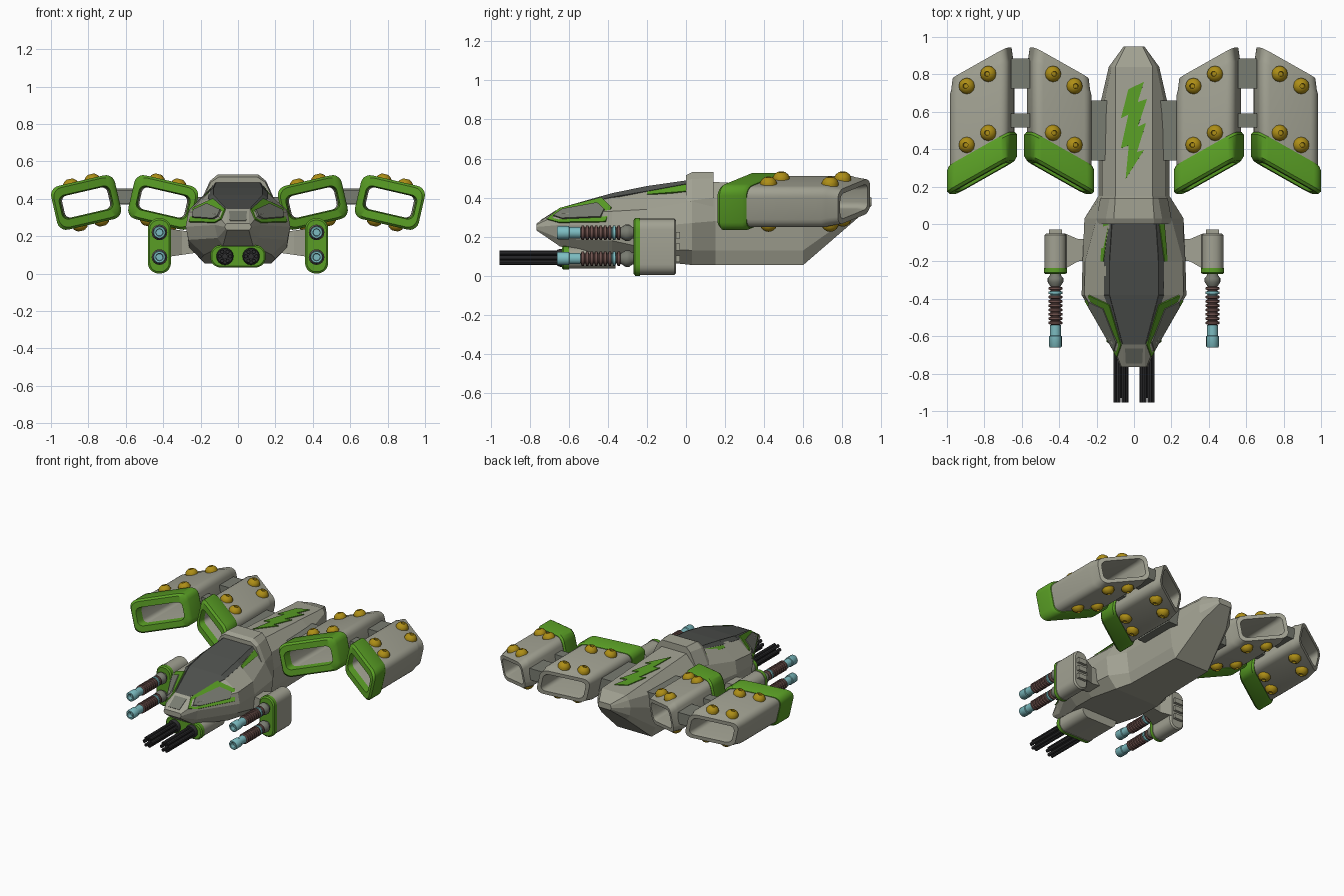
import bpy, bmesh, math
from mathutils import Matrix, Vector

if "Cube" in bpy.data.objects:
    bpy.data.objects.remove(bpy.data.objects["Cube"])

def material(name, r, g, b):
    m = bpy.data.materials.new(name)
    m.diffuse_color = (r, g, b, 1)
    m.use_nodes = True
    m.node_tree.nodes["Principled BSDF"].inputs["Base Color"].default_value = m.diffuse_color
    return m

GREY = material("light grey", .36, .36, .29)
MID = material("mid grey", .19, .20, .165)
DARK = material("canopy dark", .08, .085, .078)
GREEN = material("green", .10, .34, .018)
GOLD = material("gold", .42, .27, .008)
TEAL = material("teal", .20, .50, .53)
BROWN = material("rust brown", .16, .085, .075)
BLACK = material("gun black", .028, .028, .03)

def finish(bm, name, mats, mirror=True, smooth=None):
    bmesh.ops.remove_doubles(bm, verts=bm.verts, dist=1e-5)
    bmesh.ops.recalc_face_normals(bm, faces=bm.faces)
    me = bpy.data.meshes.new(name)
    bm.to_mesh(me)
    bm.free()
    for m in mats:
        me.materials.append(m)
    if smooth:
        me.shade_smooth()
        me.set_sharp_from_angle(angle=math.radians(smooth))
    ob = bpy.data.objects.new(name, me)
    bpy.context.collection.objects.link(ob)
    if mirror:
        md = ob.modifiers.new("mirror", 'MIRROR')
        md.use_mirror_merge = False
    return ob

def loft(bm, rings, cyclic=False, mat=lambda i, j: 0):
    vs = [[bm.verts.new(p) for p in r] for r in rings]
    n, cnt = len(vs[0]), len(vs)
    for i in range(cnt if cyclic else cnt - 1):
        a, b = vs[i], vs[(i + 1) % cnt]
        for j in range(n):
            k = (j + 1) % n
            bm.faces.new((a[j], a[k], b[k], b[j])).material_index = mat(i, j)
    if not cyclic:
        bm.faces.new(vs[0]).material_index = mat(0, 0)
        bm.faces.new(vs[-1]).material_index = mat(cnt - 2, 0)

def round_rect(hw, hh, r, seg=5):
    pts = []
    for q, (sx, sy) in enumerate(((1, 1), (-1, 1), (-1, -1), (1, -1))):
        for s in range(seg + 1):
            a = math.pi / 2 * (q + s / seg)
            pts.append((sx * (hw - r) + r * math.cos(a), sy * (hh - r) + r * math.sin(a)))
    return pts

def lathe(bm, prof, mtx, n=16, mat=lambda i, j: 0):
    # profile of (radius, height) turned about the local z axis
    loft(bm, [[mtx @ Vector((r * math.cos(2 * math.pi * k / n), r * math.sin(2 * math.pi * k / n), h))
               for k in range(n)] for r, h in prof], mat=mat)

def along_front(x, z):  # local z axis points to the front (-y)
    return Matrix.Translation((x, 0, z)) @ Matrix.Rotation(math.pi / 2, 4, 'X')

def box(bm, x0, x1, y0, y1, z0, z1):
    loft(bm, [[(x, y0, z0), (x, y1, z0), (x, y1, z1), (x, y0, z1)] for x in (x0, x1)])

# Fuselage: half sections (x, z) from canopy edge to keel, at stations along y
HULL = [
    (-.765, ((.058, .268), (.066, .262), (.072, .25), (.066, .238), (.058, .232))),
    (-.645, ((.06, .345), (.115, .318), (.125, .26), (.11, .19), (.08, .15))),
    (-.38, ((.13, .42), (.265, .33), (.28, .25), (.265, .18), (.18, .10))),
    (-.20, ((.13, .457), (.262, .34), (.275, .25), (.262, .14), (.2, .08))),
    (.03, ((.115, .49), (.2, .38), (.265, .27), (.25, .13), (.18, .055))),
    (.15, ((.1, .48), (.17, .4), (.19, .28), (.17, .13), (.15, .055))),
    (.60, ((.1, .454), (.17, .39), (.19, .28), (.17, .13), (.14, .055))),
    (.84, ((.1, .44), (.12, .41), (.135, .36), (.13, .30), (.1, .262))),
    (.95, ((.045, .40), (.05, .39), (.055, .375), (.05, .365), (.045, .358)))]
bm = bmesh.new()
loft(bm, [[(x, y, z) for x, z in s] + [(-x, y, z) for x, z in reversed(s)] for y, s in HULL],
     mat=lambda i, j: 1 if j == 9 and 1 <= i <= 3 else 0)
finish(bm, "fuselage", [GREY, DARK], mirror=False)

def hull(y, k):
    # point on the right side of the fuselage; k = 0 centre line, 1..5 section corners
    for (ya, a), (yb, b) in zip(HULL, HULL[1:]):
        if ya <= y <= yb:
            t = (y - ya) / (yb - ya)
            pts = [Vector((p[0], y, p[1])).lerp(Vector((q[0], y, q[1])), t) for p, q in zip(a, b)]
            pts.insert(0, Vector((0, y, pts[0].z)))
            i = min(int(k), 4)
            return pts[i].lerp(pts[i + 1], k - i)

def plate(name, pts, mat, lift=.006, mirror=True):
    bm = bmesh.new()
    f = bm.faces.new([bm.verts.new(p) for p in pts])
    f.normal_update()
    c = f.calc_center_median()
    n = f.normal.copy()
    if n.dot(c - Vector((0, c.y, .22))) < 0:
        n.negate()
    bm.clear()
    loft(bm, [[Vector(p) + n * d for p in pts] for d in (lift - .009, lift)])
    finish(bm, name, [mat], mirror)

# Plates on the fuselage
def hull_plate(name, yk, mat, lift=.006):
    plate(name, [hull(y, k) for y, k in yk], mat, lift)

hull_plate("canopy_side_front", [(-.64, 1), (-.38, 1), (-.38, 1.22), (-.62, 1.12)], DARK, .003)
hull_plate("canopy_side_mid", [(-.38, 1), (-.2, 1), (-.2, 1.22), (-.38, 1.22)], DARK, .003)
hull_plate("canopy_side_rear", [(-.2, 1), (.02, 1), (.02, 1.15), (-.2, 1.22)], DARK, .003)
hull_plate("canopy_green_strip", [(-.2, 1.24), (.01, 1.18), (.01, 1.5), (-.2, 1.36)], GREEN, .004)
hull_plate("nose_window", [(-.745, 0), (-.665, 0), (-.665, .8), (-.745, .75)], MID, .003)
hull_plate("side_panel_frame", [(-.71, 2), (-.645, 1.1), (-.43, 1.1), (-.38, 1.8), (-.41, 2.7), (-.65, 2.8)], GREEN, .008)
hull_plate("side_panel", [(-.675, 2), (-.63, 1.42), (-.45, 1.42), (-.415, 1.9), (-.435, 2.4), (-.63, 2.5)], MID, .012)

# Lightning flash on the spine
BOLT = [(.053, .76), (-.03, .72), (-.07, .565), (-.03, .585), (-.07, .405), (-.028, .42), (-.045, .24),
        (.053, .395), (.016, .385), (.064, .54), (.02, .52), (.07, .668), (.02, .652)]
plate("spine_flash", [(x, y, hull(y, 1).z) for x, y in BOLT], GREEN, .006, False)

# Collar behind the canopy
COLLAR = [(0, ((.105, .515), (.145, .488), (.2, .375), (.2, .3))),
          (.03, ((.108, .53), (.15, .495), (.2, .385), (.2, .3))),
          (.14, ((.1, .53), (.13, .5), (.18, .4), (.18, .3)))]
bm = bmesh.new()
loft(bm, [[(x, y, z) for x, z in s] + [(-x, y, z) for x, z in reversed(s)] for y, s in COLLAR])
finish(bm, "canopy_collar", [GREY], mirror=False)

# Engine pods: swept hollow tubes tilted into a gull shape
TILT, SWEEP = math.radians(13), .55
def pod_point(u, yc, v, outer):
    x = .4 + u * math.cos(TILT) - v * math.sin(TILT)
    z = .38 + u * math.sin(TILT) + v * math.cos(TILT)
    return Vector((1.212 - x if outer else x, yc + SWEEP * u, z))

POD = [(.30, .132, .06), (.25, .14, .066), (.25, .163, .108), (.268, .175, .12), (.383, .175, .12), (.40, .166, .111),
       (.40, .162, .107), (.78, .162, .107), (.80, .157, .102), (.86, .15, .092), (.86, .128, .066), (.82, .124, .06)]
for outer, label in ((False, "inner"), (True, "outer")):
    bm = bmesh.new()
    loft(bm, [[pod_point(u, y, v, outer) for u, v in round_rect(w, h, min(.05, h * .5))] for y, w, h in POD],
         True, lambda i, j: 1 if i < 6 else 0)
    finish(bm, label + "_engine_pod", [GREY, GREEN], smooth=35)
    bm = bmesh.new()
    for yc in (.455, .77):
        for u in (-.059, .059):
            for side in (1, -1):
                ang = -TILT if not outer else TILT
                m = Matrix.Translation(pod_point(u * side if side > 0 else u, yc, .106 * side, outer)) \
                    @ Matrix.Rotation(ang, 4, 'Y') @ Matrix.Rotation(0 if side > 0 else math.pi, 4, 'X')
                lathe(bm, [(0, -.02), (.043, -.02), (.043, .008), (.036, .022), (.022, .033), (.014, .036),
                           (.012, .026), (0, .026)], m, 12)
    finish(bm, label + "_pod_bolts", [GOLD], smooth=40)

# Struts joining pods and fuselage
bm = bmesh.new()
box(bm, .555, .657, .725, .885, .37, .455)
box(bm, .555, .657, .515, .59, .375, .445)
box(bm, .13, .25, .34, .66, .27, .41)
finish(bm, "pod_struts", [MID])

# Side gun housings and arms
bm = bmesh.new()
loft(bm, [[(.42 + u, y, .148 + v) for u, v in round_rect(.062 - d, .148 - d, .058 - d)]
          for y, d in ((-.268, .01), (-.26, 0), (-.235, 0), (-.235, .004), (-.06, .004), (-.05, .014))],
     mat=lambda i, j: 1 if i < 2 else 0)
finish(bm, "gun_housing", [GREY, GREEN], smooth=35)
bm = bmesh.new()
loft(bm, [[(x, y0, z0), (x, y1, z0), (x, y1, z1), (x, y0, z1)] for x, y0, y1, z0, z1 in
          ((.23, -.19, -.08, .11, .22), (.3, -.2, -.08, .10, .23), (.37, -.24, -.05, .09, .24))])
for z in (.07, .13, .19):
    box(bm, .385, .455, -.06, -.03, z, z + .035)
finish(bm, "gun_arm", [GREY])

# Twin side cannons: joint, ribbed barrel, muzzle
ribs = [(0, .33)]
for k in range(9):
    ribs += [(.026, .335 + k * .023), (.037, .339 + k * .023), (.037, .35 + k * .023), (.026, .354 + k * .023)]
ribs.append((0, .545))
parts = (
    ("cannon_joint", MID, [(0, .25), (.03, .25), (.03, .275), (.042, .29), (.042, .31), (.026, .335), (0, .335)]),
    ("cannon_ribs", BROWN, ribs),
    ("cannon_muzzle", TEAL, [(0, .54), (.029, .54), (.029, .597), (.034, .6), (.034, .655), (.03, .66), (.02, .66),
                             (.018, .63), (0, .63)]))
for name, mat, prof in parts:
    bm = bmesh.new()
    for z in (.22, .088):
        # the two ribs nearest the joint are teal
        lathe(bm, prof, along_front(.42, z), 16, lambda i, j: 1 if name == "cannon_ribs" and 4 < i < 9 else 0)
    finish(bm, name, [mat, TEAL], smooth=40)

# Chin gun housing
bm = bmesh.new()
loft(bm, [[(u, y, .092 + v) for u, v in round_rect(.148 - d, .06 - d, .055 - d)]
          for y, d in ((-.635, .008), (-.628, 0), (-.60, 0), (-.60, .004), (-.36, .004))],
     mat=lambda i, j: 1 if i < 2 else 0)
finish(bm, "chin_gun_housing", [GREY, GREEN], mirror=False, smooth=35)

# Rotary barrels
bm = bmesh.new()
lathe(bm, [(0, .6), (.046, .6), (.046, .645), (.04, .66), (0, .66)], along_front(.07, .092))
lathe(bm, [(0, .65), (.016, .65), (.016, .93), (0, .93)], along_front(.07, .092), 8)
for k in range(6):
    a = math.pi / 3 * k
    lathe(bm, [(0, .64), (.012, .64), (.012, .955), (.007, .955), (.007, .93), (0, .93)],
          along_front(.07 + .028 * math.cos(a), .092 + .028 * math.sin(a)), 8)
finish(bm, "rotary_barrels", [BLACK], smooth=40)
